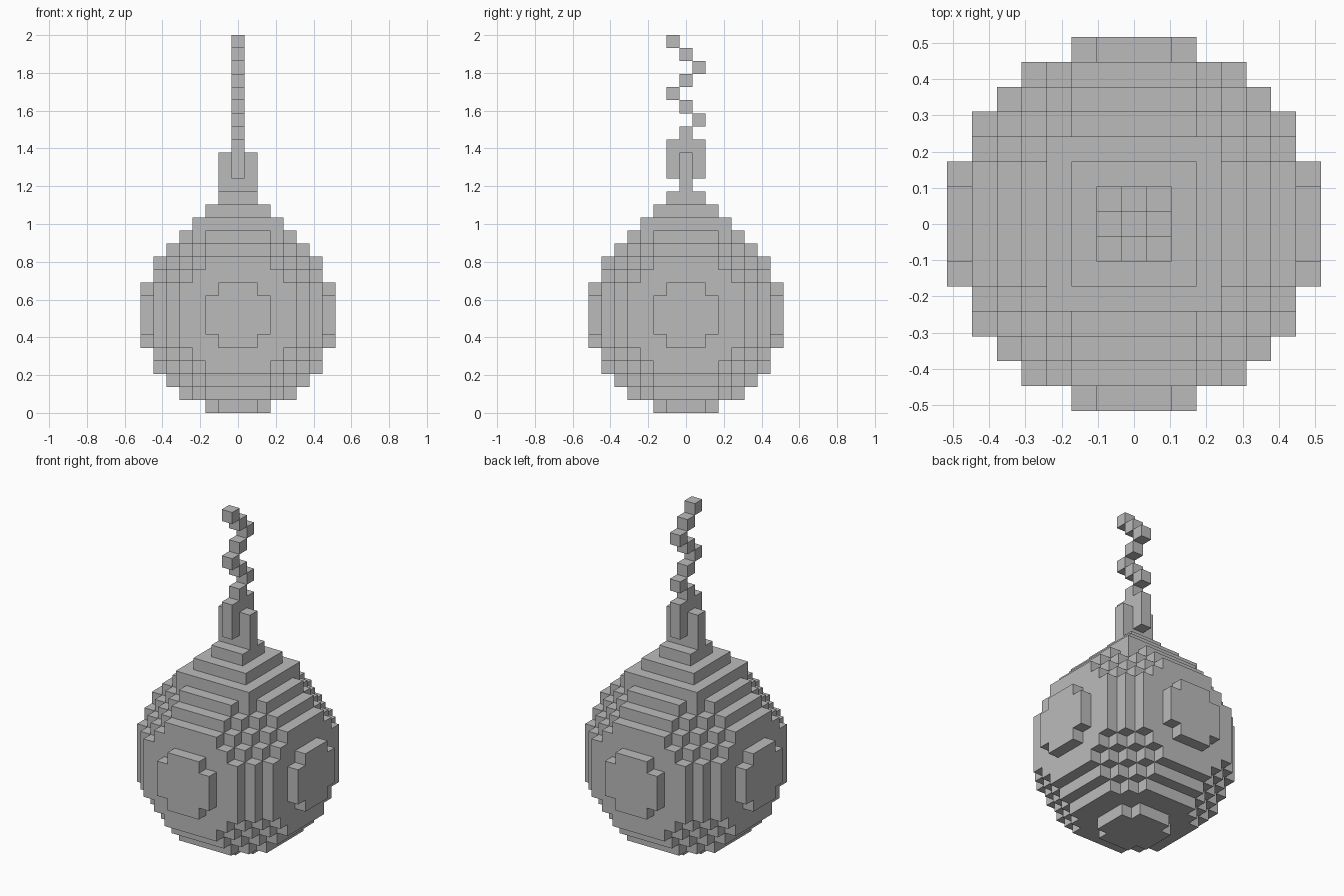
import bpy
import bmesh
from mathutils import Vector

cube = bpy.data.objects.get("Cube")
if cube:
    bpy.data.objects.remove(cube, do_unlink=True)

U = 2 / 29          # edge of one block
C = 7               # layer of the ball's centre

grey = bpy.data.materials.new("plain grey")
grey.use_nodes = True
grey.diffuse_color = (0.5, 0.5, 0.5, 1)
grey.node_tree.nodes["Principled BSDF"].inputs["Base Color"].default_value = (0.5, 0.5, 0.5, 1)


def box(rx, ry, z0, z1):
    """Blocks within rx, ry of the axis, from layer z0 to z1 inclusive."""
    return {(x, y, z) for x in range(-rx, rx + 1)
            for y in range(-ry, ry + 1) for z in range(z0, z1 + 1)}


# Round blocky ball
ball = {(x, y, z + C) for (x, y, z) in box(C, C, -C, C)
        if x * x + y * y + z * z <= 7.5 ** 2}

# Stepped square cap on top of the ball
cap = set()
for step, r in enumerate((3, 2, 1)):
    cap |= box(r, r, 14 + step, 14 + step)
ball -= cap

# Cross-shaped holder with staggered arms
holder = box(1, 0, 17, 19) | box(0, 1, 18, 20)

# Zigzag string, swinging back and forth in y
zigzag = (0, 1, 0, -1)
string = {(0, zigzag[i % 4], 21 + i) for i in range(8)}

parts = {"ball": ball, "stepped_cap": cap, "string_holder": holder, "zigzag_string": string}
filled = set().union(*parts.values())


def build(name, blocks):
    """Make a mesh of only the exposed block sides."""
    bm = bmesh.new()
    for b in sorted(blocks):
        centre = Vector(b) + Vector((0, 0, 0.5))
        for axis in range(3):
            for sign in (-1, 1):
                n = Vector((0, 0, 0))
                n[axis] = sign
                if tuple(int(c) for c in Vector(b) + n) in filled:
                    continue
                u = Vector((0, 0, 0))
                u[(axis + 1) % 3] = 0.5
                v = n.cross(u)
                mid = centre + n / 2
                bm.faces.new([bm.verts.new((mid + d) * U)
                              for d in (-u - v, u - v, u + v, v - u)])
    bmesh.ops.remove_doubles(bm, verts=bm.verts, dist=U / 100)
    mesh = bpy.data.meshes.new(name)
    bm.to_mesh(mesh)
    bm.free()
    mesh.materials.append(grey)
    bpy.context.collection.objects.link(bpy.data.objects.new(name, mesh))


for name, blocks in parts.items():
    build(name, blocks)
